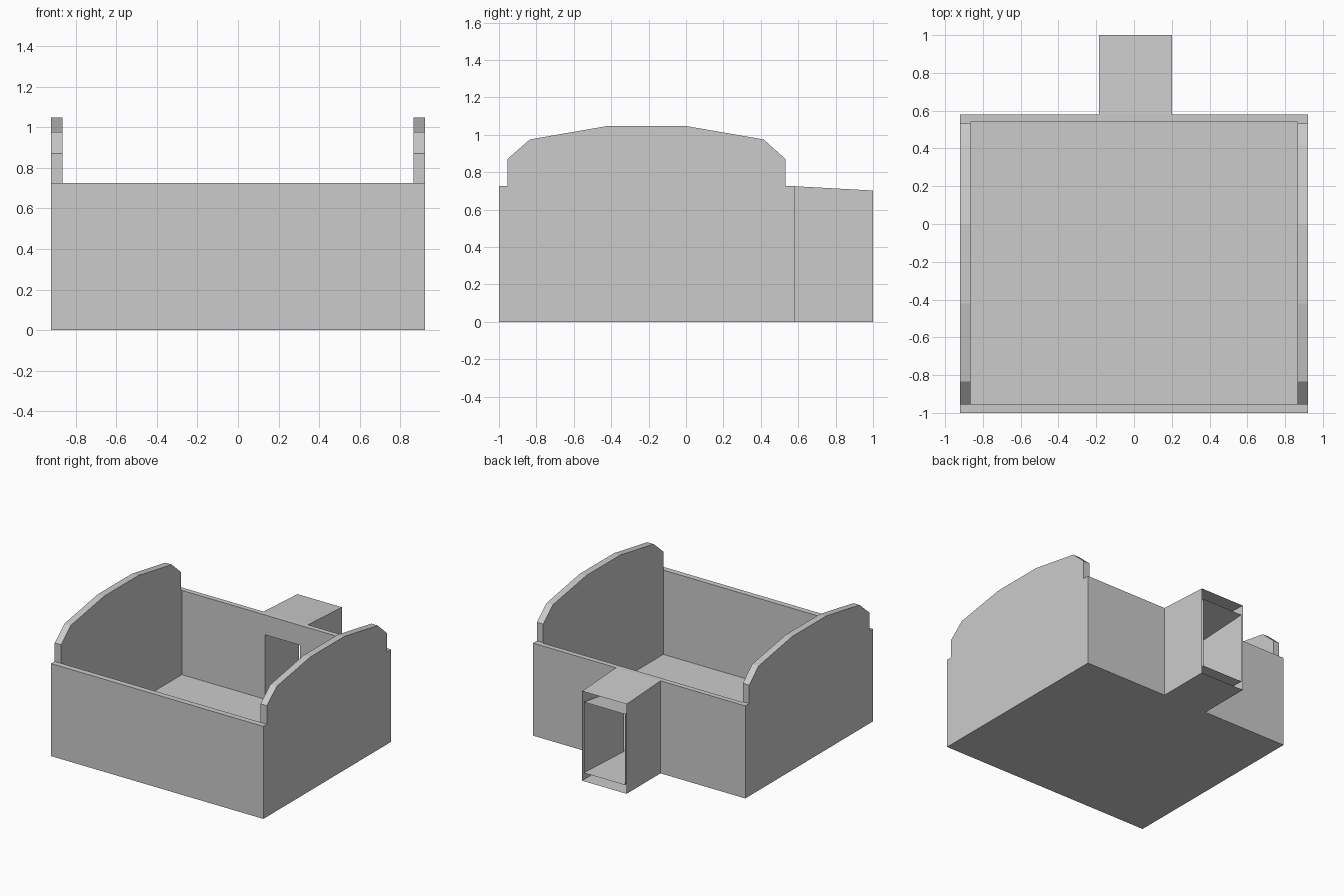
import bpy, bmesh

if "Cube" in bpy.data.objects:
    bpy.data.objects.remove(bpy.data.objects["Cube"])


def make_object(name, verts, faces):
    mesh = bpy.data.meshes.new(name)
    bm = bmesh.new()
    vs = [bm.verts.new(v) for v in verts]
    for f in faces:
        bm.faces.new([vs[i] for i in f])
    bmesh.ops.recalc_face_normals(bm, faces=bm.faces)
    bm.to_mesh(mesh)
    bm.free()
    obj = bpy.data.objects.new(name, mesh)
    bpy.context.collection.objects.link(obj)
    return obj


def loft(name, a, b, capped=True):
    """Join two matching outlines with side faces, optionally with end caps."""
    n = len(a)
    faces = [(i, (i + 1) % n, n + (i + 1) % n, n + i) for i in range(n)]
    if capped:
        faces += [tuple(range(n)), tuple(range(n, 2 * n))]
    return make_object(name, a + b, faces)


def rect(y, x0, x1, z0, z1):
    return [(x0, y, z0), (x1, y, z0), (x1, y, z1), (x0, y, z1)]


def box(name, x0, x1, y0, y1, z0, z1):
    return loft(name, rect(y0, x0, x1, z0, z1), rect(y1, x0, x1, z0, z1))


def cut(target, cutter):
    mod = target.modifiers.new("cut", 'BOOLEAN')
    mod.operation, mod.solver, mod.object = 'DIFFERENCE', 'EXACT', cutter
    bpy.context.view_layer.objects.active = target
    bpy.ops.object.modifier_apply(modifier=mod.name)
    bpy.data.objects.remove(cutter)


W, WI = 0.92, 0.865          # half width outside and inside
FLOOR, RIM = 0.065, 0.725    # floor top and low wall top
BACK = 0.58

# Body: side silhouette with raised gables, extruded across the width
profile = [(-1, 0), (BACK, 0), (BACK, RIM), (0.532, RIM), (0.532, 0.87),
           (0.415, 0.975), (0, 1.047), (-0.42, 1.047), (-0.835, 0.975),
           (-0.955, 0.87), (-0.955, RIM), (-1, RIM)]
body = loft("room_walls", [(-W, y, z) for y, z in profile],
            [(W, y, z) for y, z in profile])

# Hollow the room and leave the raised part only at the two sides
cut(body, box("rim_cutter", -WI, WI, -1.2, 0.8, RIM, 1.3))
cut(body, box("room_cutter", -WI, WI, -0.955, 0.54, FLOOR, 1.0))


# Passage lining: narrows from the open end toward the room
def lining(y):
    t = (y - 0.54) / 0.46
    return rect(y, -0.146 - 0.025 * t, 0.159 + 0.027 * t, FLOOR, 0.57 + 0.05 * t)


cut(body, loft("door_cutter", lining(0.5), lining(0.7)))
inner = loft("passage_lining", lining(BACK), lining(1.0), capped=False)
inner.data.flip_normals()

# Passage outer shell with sloping roof, open at the end
loft("passage_shell", rect(BACK, -0.185, 0.2, 0, RIM),
     rect(1.0, -0.185, 0.2, 0, 0.702), capped=False)
